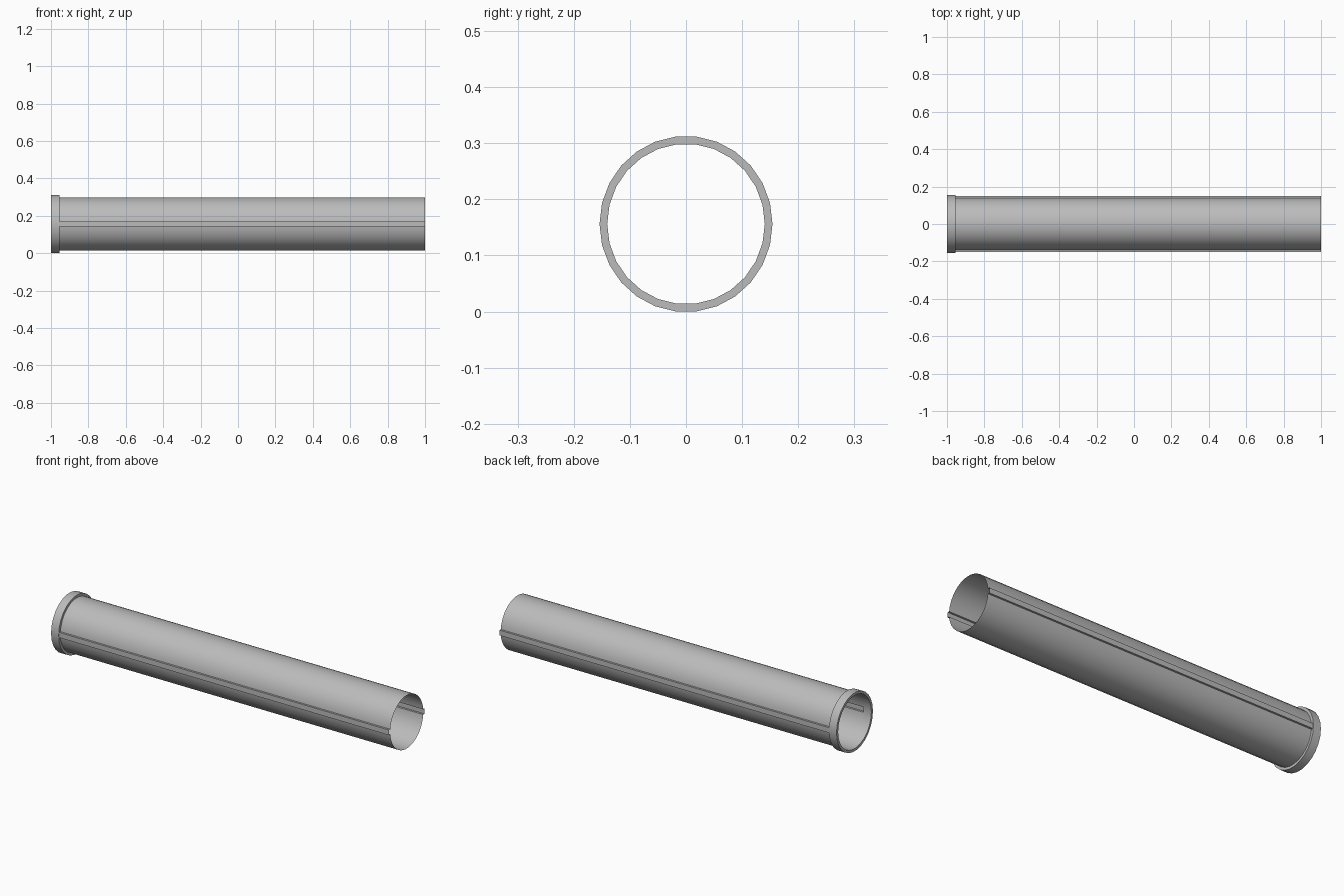
import bpy, bmesh, math

SIDES = 26
CENTRE_Z = 0.156
WIDTH = 0.982          # the section is very slightly narrow across y

old = bpy.data.objects.get("Cube")
if old:
    bpy.data.objects.remove(old)

grey = bpy.data.materials.new("grey plastic")
grey.use_nodes = True
colour = (0.5, 0.5, 0.5, 1)
grey.diffuse_color = colour
grey.node_tree.nodes["Principled BSDF"].inputs["Base Color"].default_value = colour


def ring(radius):
    """Round section with a flat side at the top, as (y, z) points."""
    step = 2 * math.pi / SIDES
    return [(radius * WIDTH * math.sin((i + 0.5) * step),
             radius * math.cos((i + 0.5) * step)) for i in range(SIDES)]


def channelled(radius, depth, half):
    """Round section with a square channel pushed out on each side."""
    points = []
    for y, z in ring(radius):
        if abs(z) < half:
            s = math.copysign(1, y)
            inner = s * (abs(y) - 0.001)
            outer = s * depth
            points += [(inner, s * half), (outer, s * half),
                       (outer, -s * half), (inner, -s * half)]
        else:
            points.append((y, z))
    return points


def loft(name, sections, closed=False):
    """Skin a row of (x, section) loops along the x axis."""
    bm = bmesh.new()
    loops = [[bm.verts.new((x, y, z + CENTRE_Z)) for y, z in pts]
             for x, pts in sections]
    pairs = list(zip(loops, loops[1:]))
    if closed:
        pairs.append((loops[-1], loops[0]))
    for a, b in pairs:
        for i in range(len(a)):
            j = (i + 1) % len(a)
            bm.faces.new((a[i], a[j], b[j], b[i]))
    bmesh.ops.recalc_face_normals(bm, faces=bm.faces)
    mesh = bpy.data.meshes.new(name)
    bm.to_mesh(mesh)
    bm.free()
    mesh.materials.append(grey)
    obj = bpy.data.objects.new(name, mesh)
    bpy.context.collection.objects.link(obj)
    bpy.ops.object.select_all(action="DESELECT")
    obj.select_set(True)
    bpy.context.view_layer.objects.active = obj
    bpy.ops.object.shade_smooth_by_angle(angle=math.radians(30))
    return obj


# Thin open tube with a guide channel along each side
section = channelled(0.143, 0.15, 0.014)
loft("tube", [(-0.955, section), (1, section)])

# Collar around one end
outer, inner = ring(0.157), ring(0.143)
loft("collar", [(-1, outer), (-0.955, outer), (-0.955, inner), (-1, inner)], closed=True)
